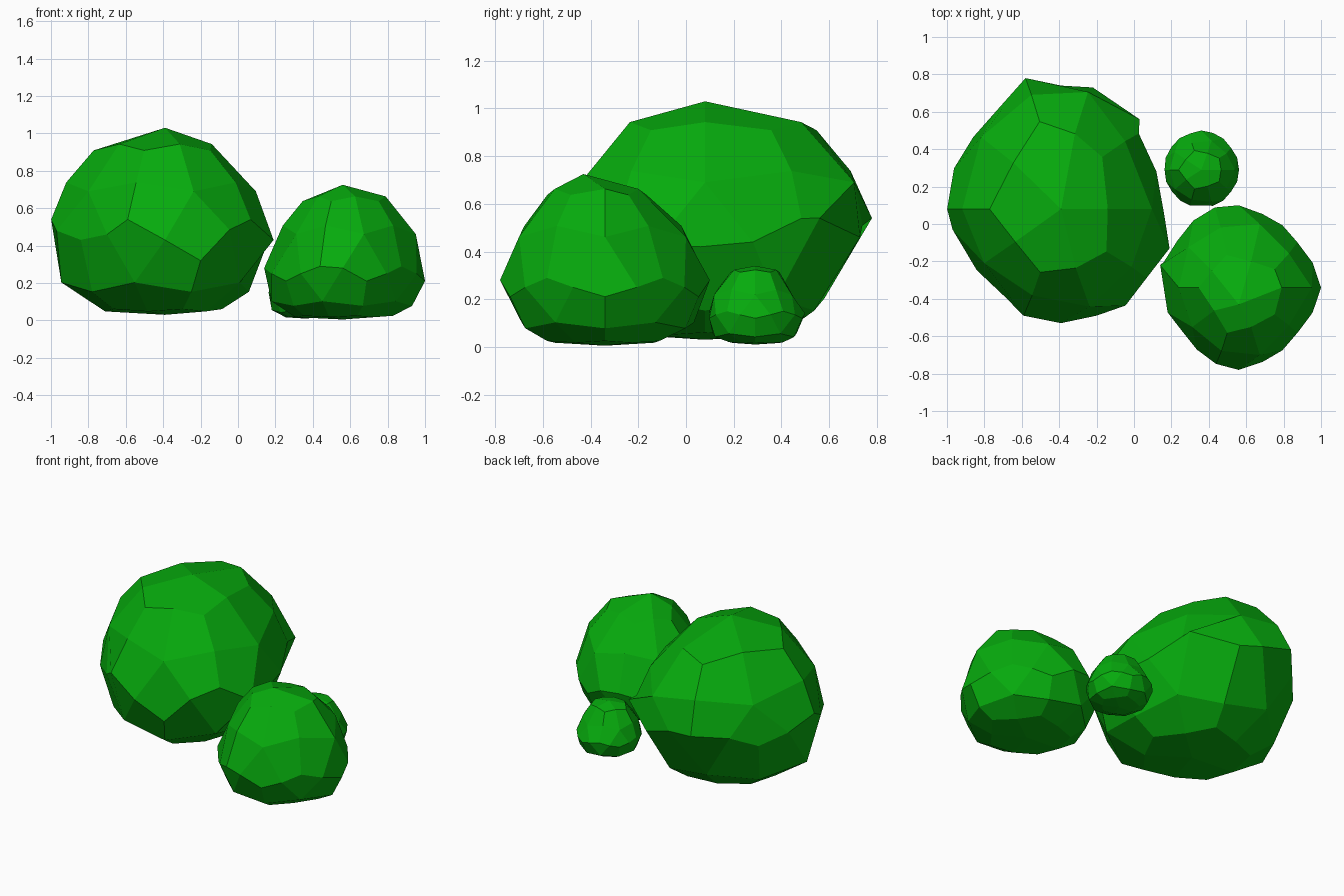
import bpy, bmesh
from math import atan2, sin, cos, pi, radians
from mathutils import Vector

if "Cube" in bpy.data.objects:
    bpy.data.objects.remove(bpy.data.objects["Cube"])

green = bpy.data.materials.new("leaf_green")
green.diffuse_color = (0.002, 0.41, 0.004, 1)
green.use_nodes = True
green.node_tree.nodes["Principled BSDF"].inputs["Base Color"].default_value = green.diffuse_color
LEVELS = (1, 0.82, 0.49, 0.19, -0.19, -0.49, -0.82, -1)


def quad_ball():
    """Icosahedron with every triangle split into three kites, on a unit sphere."""
    ico, out = bmesh.new(), bmesh.new()
    bmesh.ops.create_icosphere(ico, subdivisions=1, radius=1)

    def points(items, center):
        return {i: out.verts.new(center(i).normalized()) for i in items}

    corner = points(ico.verts, lambda v: v.co)
    middle = points(ico.edges, lambda e: e.verts[0].co + e.verts[1].co)
    face = points(ico.faces, lambda f: f.calc_center_median())
    for f in ico.faces:
        for l in f.loops:
            out.faces.new((corner[l.vert], middle[l.edge], face[f], middle[l.link_loop_prev.edge]))
    ico.free()
    return out


def blend(rows, z):
    """Interpolate (height, east, north, west, south) at level z of the unit ball."""
    for hi, lo, a, b in zip(LEVELS, LEVELS[1:], rows, rows[1:]):
        if z >= lo - 1e-4:
            t = (hi - z) / (hi - lo)
            return [p + (q - p) * t for p, q in zip(a, b)]


def bush(name, center, top, bottom, corners, rows, lumps, top_shift=0):
    """Rows give height and scale to each side; corners adjust the diagonals;
    lumps place single points of the waist, keyed by their angle in degrees."""
    cx, cy = center
    rows = [(top, *rows[0][1:])] + rows + [(bottom, *rows[-1][1:])]
    bm = quad_ball()
    waist = {a: min(bm.verts, key=lambda v: (v.co - Vector((cos(radians(a)), sin(radians(a)), 0))).length)
             for a in lumps}
    for v in bm.verts:
        d = v.co.copy()
        h, e, n, w, s = blend(rows, d.z)
        a = atan2(d.y, d.x) % (2 * pi)
        full = 1 + (corners[min(3, int(a / (pi / 2)))] - 1) * abs(sin(2 * a))
        v.co = Vector((cx + d.x * full * (e if d.x > 0 else w),
                       cy + d.y * full * (n if d.y > 0 else s), h))
        if d.z > 0.99:
            v.co.y += top_shift
    for a, v in waist.items():
        v.co = lumps[a]
    bmesh.ops.recalc_face_normals(bm, faces=bm.faces)
    mesh = bpy.data.meshes.new(name)
    bm.to_mesh(mesh)
    bm.free()
    mesh.materials.append(green)
    bpy.context.collection.objects.link(bpy.data.objects.new(name, mesh))


# Large bush at the left
bush("large_bush", (-0.39, 0.08), 1.03, 0.03, (0.93, 0.95, 0.91, 1.03), [
    (0.925, 0.475, 0.84, 0.63, 0.62),
    (0.715, 0.54, 0.77, 0.62, 0.60),
    (0.54, 0.56, 0.75, 0.62, 0.62),
    (0.43, 0.58, 0.70, 0.62, 0.62),
    (0.165, 0.53, 0.59, 0.62, 0.60),
    (0.052, 0.50, 0.60, 0.61, 0.58)],
    {0: (0.16, 0.06, 0.42), 18: (0.12, 0.28, 0.44), 54: (0.03, 0.56, 0.54),
     72: (-0.22, 0.73, 0.46), 90: (-0.39, 0.74, 0.51), 108: (-0.58, 0.78, 0.54),
     126: (-0.74, 0.60, 0.50), 198: (-0.97, -0.03, 0.48), 234: (-0.70, -0.38, 0.46),
     252: (-0.59, -0.49, 0.54), 270: (-0.39, -0.53, 0.43), 288: (-0.20, -0.49, 0.32),
     342: (0.19, -0.13, 0.43)})

# Medium bush at the front right
bush("medium_bush", (0.56, -0.34), 0.725, 0.005, (0.89, 0.96, 0.88, 0.89), [
    (0.65, 0.437, 0.30, 0.35, 0.45),
    (0.49, 0.436, 0.42, 0.38, 0.45),
    (0.29, 0.44, 0.47, 0.43, 0.47),
    (0.21, 0.448, 0.45, 0.43, 0.455),
    (0.085, 0.435, 0.45, 0.425, 0.44),
    (0.02, 0.445, 0.42, 0.48, 0.45)],
    {90: (0.56, 0.10, 0.28), 180: (0.14, -0.22, 0.28), 270: (0.56, -0.78, 0.28)}, -0.09)

# Small bush at the back right
bush("small_bush", (0.36, 0.29), 0.34, 0.01, (0.97, 0.98, 0.96, 0.97), [
    (0.32, 0.20, 0.18, 0.20, 0.18),
    (0.23, 0.20, 0.18, 0.20, 0.205),
    (0.15, 0.205, 0.21, 0.20, 0.21),
    (0.12, 0.205, 0.215, 0.205, 0.21),
    (0.045, 0.205, 0.205, 0.20, 0.215),
    (0.018, 0.20, 0.21, 0.20, 0.19)],
    {90: (0.36, 0.50, 0.14), 270: (0.36, 0.10, 0.14)})
